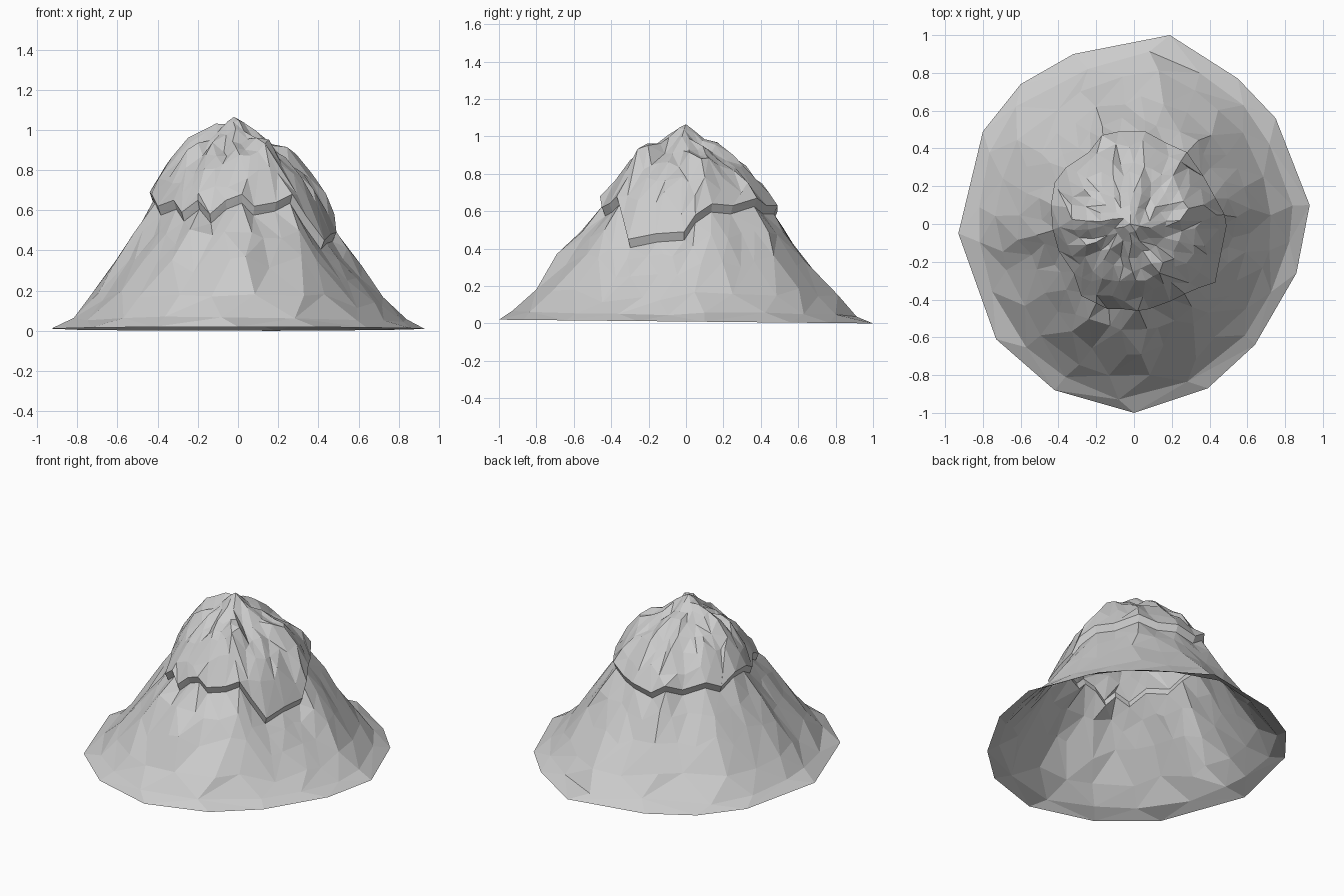
import bpy, bmesh, random
from math import atan2, cos, sin, pi, exp, hypot, sqrt
from mathutils import Vector, noise

if "Cube" in bpy.data.objects:
    bpy.data.objects.remove(bpy.data.objects["Cube"], do_unlink=True)
random.seed(4)

# Ground outline (x, y) and jagged ledge (x, y, z), both counter-clockwise from -x
OUTLINE = [(-.93, -.05), (-.73, -.61), (-.42, -.88), (0, -1), (.39, -.87), (.64, -.64), (.86, -.26),
           (.93, .1), (.75, .56), (.55, .77), (.19, 1), (-.32, .9), (-.6, .74), (-.8, .49)]
LEDGE = [(-.43, -.03, .66), (-.40, -.14, .60), (-.32, -.26, .63), (-.28, -.38, .57), (-.2, -.42, .63),
         (-.14, -.45, .56), (-.06, -.45, .63), (.02, -.46, .66), (.08, -.45, .6), (.19, -.41, .62),
         (.27, -.37, .66), (.34, -.34, .55), (.43, -.31, .43), (.46, -.16, .46), (.49, -.01, .47),
         (.48, .05, .56), (.43, .14, .62), (.37, .25, .61), (.28, .38, .65), (.17, .43, .61),
         (.06, .49, .61), (-.08, .49, .58), (-.17, .47, .64), (-.24, .38, .6), (-.36, .3, .65),
         (-.42, .22, .61), (-.44, .1, .67)]
PEAK = Vector((-.02, 0, 1.065))
SKIRT_PROFILE = [(0, 0), (.2, .1), (.45, .35), (.72, .67), (1, 1)]
CAP_PROFILE = [(0, 1), (.1, .92), (.35, .69), (.6, .53), (.82, .3), (1, 0)]


def lerp_table(table, t):
    for (a, u), (b, v) in zip(table, table[1:]):
        if t <= b:
            return u + (v - u) * (t - a) / (b - a)
    return table[-1][1]


def around(points, angle):
    """Point of a closed loop found at an angle about the centre."""
    for i, p in enumerate(points):
        q = points[(i + 1) % len(points)]
        a = atan2(p[1], p[0])
        span = (atan2(q[1], q[0]) - a) % (2 * pi)
        d = (angle - a) % (2 * pi)
        if d <= span:
            return Vector(p).lerp(Vector(q), d / span)
    return Vector(points[0])


outline = [Vector((x, y, .01 - .01 * y)) for x, y in OUTLINE]
cap_rim = [Vector(p) + Vector((0, 0, .02)) for p in LEDGE]
skirt_top = [Vector((x * .96, y * .96, z - .025)) for x, y, z in LEDGE]


def jittered_angles(count):
    return [-pi + 2 * pi * (i + .5 + random.uniform(-.3, .3)) / count for i in range(count)]


def skirt_ring(f, count):
    ring = []
    for a in jittered_angles(count):
        t = f + random.uniform(-.04, .04)
        p, q = around(outline, a), around(skirt_top, a)
        v = p.lerp(q, t)
        gully = noise.noise(Vector((cos(a) * 4, sin(a) * 4, t))) * .05 * t
        # fuller buttress at the front
        buttress = .1 * sqrt(t) * exp(-((a + 1.65) / .5) ** 2)
        grow = 1 + gully + buttress + random.uniform(-.012, .012)
        ring.append(Vector((v.x * grow, v.y * grow, p.z + (q.z - p.z) * lerp_table(SKIRT_PROFILE, t))))
    return ring


def cap_ring(s, count):
    ring = []
    for a in jittered_angles(count):
        t = s * random.uniform(.92, 1.08)
        rim = around(cap_rim, a)
        v = PEAK.lerp(rim, t)
        z = rim.z + (PEAK.z - rim.z) * lerp_table(CAP_PROFILE, t)
        # crags, the side ridges, the lesser summits and the notch between them
        mid = 4 * t * (1 - t)
        z += noise.noise(Vector((cos(a) * 3, sin(a) * 3, t * 2))) * .05 * mid
        z += random.uniform(-.02, .02) * min(1, t * 3)
        z += .05 * mid * cos(a) ** 8
        z += .07 * exp(-(hypot(v.x - .13, v.y + .22) / .08) ** 2)
        z += .03 * exp(-(hypot(v.x, v.y - .18) / .06) ** 2)
        z -= .04 * exp(-(hypot(v.x - .04, v.y - .09) / .05) ** 2)
        ring.append(Vector((v.x, v.y, z)))
    return ring


def zip_rings(bm, low, high):
    """Fill the strip between two rings of any size with triangles."""
    def turns(ring):
        first = [atan2(v.co.y - PEAK.y, v.co.x - PEAK.x) for v in ring]
        return first + [first[0] + 2 * pi]
    la, ha = turns(low), turns(high)
    i = j = 0
    n, m = len(low), len(high)
    while i < n or j < m:
        if j == m or (i < n and la[i + 1] <= ha[j + 1]):
            bm.faces.new((low[i % n], low[(i + 1) % n], high[j % m]))
            i += 1
        else:
            bm.faces.new((low[i % n], high[(j + 1) % m], high[j % m]))
            j += 1


def by_angle(points):
    return sorted(points, key=lambda p: atan2(p.y - PEAK.y, p.x - PEAK.x))


rock = bpy.data.materials.new("grey rock")
rock.use_nodes = True
rock.diffuse_color = (.6, .6, .6, 1)
rock.node_tree.nodes["Principled BSDF"].inputs["Base Color"].default_value = (.6, .6, .6, 1)


def build(name, rings, tip=None):
    bm = bmesh.new()
    loops = [[bm.verts.new(p) for p in by_angle(r)] for r in rings]
    for low, high in zip(loops, loops[1:]):
        zip_rings(bm, low, high)
    if tip:
        top, last = bm.verts.new(tip), loops[-1]
        for i, v in enumerate(last):
            bm.faces.new((v, last[(i + 1) % len(last)], top))
    mesh = bpy.data.meshes.new(name)
    bm.to_mesh(mesh)
    bm.free()
    mesh.materials.append(rock)
    obj = bpy.data.objects.new(name, mesh)
    bpy.context.collection.objects.link(obj)


# Lower slopes, open underneath
build("lower_slopes", [outline, skirt_ring(.15, 18), skirt_ring(.38, 24),
                       skirt_ring(.62, 32), skirt_ring(.83, 36), skirt_top])
# Undercut band of the ledge
build("ledge_band", [skirt_top, cap_rim])
# Craggy summit
build("summit", [cap_rim, cap_ring(.86, 36), cap_ring(.7, 34), cap_ring(.53, 30),
                 cap_ring(.37, 24), cap_ring(.22, 14), cap_ring(.1, 7)], PEAK)
